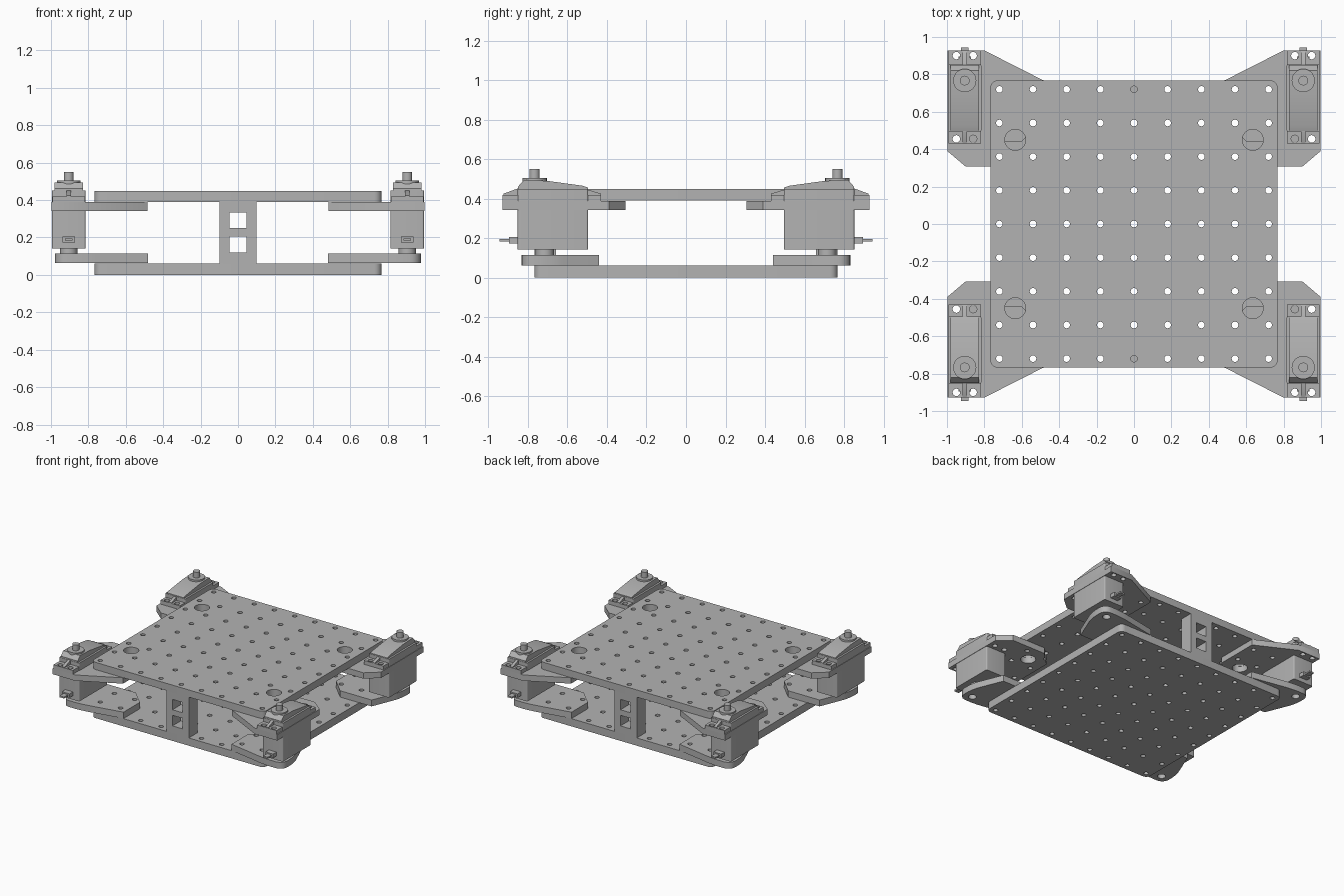
import bpy, bmesh, math
from mathutils import Matrix, Vector

if "Cube" in bpy.data.objects:
    bpy.data.objects.remove(bpy.data.objects["Cube"])

grey = bpy.data.materials.new("plain_grey")
grey.use_nodes = True
grey.diffuse_color = (0.45, 0.45, 0.45, 1)
grey.node_tree.nodes["Principled BSDF"].inputs["Base Color"].default_value = (0.45, 0.45, 0.45, 1)


def finish(name, bm):
    bmesh.ops.recalc_face_normals(bm, faces=bm.faces[:])
    mesh = bpy.data.meshes.new(name)
    bm.to_mesh(mesh)
    bm.free()
    ob = bpy.data.objects.new(name, mesh)
    bpy.context.collection.objects.link(ob)
    mesh.materials.append(grey)
    return ob


def prism(name, points, lo, hi, axis="z", round_corners=None, radius=0.0):
    """Extrude an outline along z (points are x,y) or along x (points are y,z)."""
    bm = bmesh.new()
    place = (lambda p: (p[0], p[1], lo)) if axis == "z" else (lambda p: (lo, p[0], p[1]))
    verts = [bm.verts.new(place(p)) for p in points]
    face = bm.faces.new(verts)
    step = Vector((0, 0, hi - lo)) if axis == "z" else Vector((hi - lo, 0, 0))
    new = bmesh.ops.extrude_face_region(bm, geom=[face])["geom"]
    bmesh.ops.translate(bm, vec=step, verts=[g for g in new if isinstance(g, bmesh.types.BMVert)])
    if round_corners:
        picked = [verts[i].co.copy() for i in round_corners]
        edges = [e for e in bm.edges
                 if any((e.verts[a].co - c).length < 1e-5 and (e.verts[1 - a].co - c - step).length < 1e-5
                        for c in picked for a in (0, 1))]
        bmesh.ops.bevel(bm, geom=edges, offset=radius, segments=6, profile=0.5, affect="EDGES")
    return finish(name, bm)


def rect(x0, x1, y0, y1):
    return [(x0, y0), (x1, y0), (x1, y1), (x0, y1)]


def cylinders(name, spots, radius, z0, z1, sides=20):
    bm = bmesh.new()
    for x, y in spots:
        bmesh.ops.create_cone(bm, cap_ends=True, segments=sides, radius1=radius, radius2=radius,
                              depth=z1 - z0, matrix=Matrix.Translation((x, y, (z0 + z1) / 2)))
    return finish(name, bm)


def apply(ob, mod):
    bpy.ops.object.select_all(action="DESELECT")
    bpy.context.view_layer.objects.active = ob
    ob.select_set(True)
    bpy.ops.object.modifier_apply(modifier=mod.name)


def cut(ob, *cutters):
    for c in cutters:
        mod = ob.modifiers.new("holes", "BOOLEAN")
        mod.operation, mod.solver, mod.object = "DIFFERENCE", "EXACT", c
        apply(ob, mod)


def four(ob):
    mod = ob.modifiers.new("corners", "MIRROR")
    mod.use_axis = (True, True, False)
    mod.use_mirror_merge = False
    apply(ob, mod)
    return ob


# Hole cutters
grid = [0.18 * i for i in range(-4, 5)]
grid_holes = cylinders("grid_hole_cutter", [(x, y) for x in grid for y in grid], 0.018, -0.1, 0.6, 12)
big_holes = cylinders("large_hole_cutter", [(x, y) for x in (-0.635, 0.635) for y in (-0.45, 0.45)],
                      0.056, 0.3, 0.6, 28)
screw_holes = cylinders("screw_hole_cutter", [(x, y) for x in (0.86, 0.95) for y in (0.455, 0.9)],
                        0.02, 0.3, 0.6, 16)
tip_hole = cylinders("tip_hole_cutter", [(0.905, 0.765)], 0.03, 0, 0.2)
cutters = [grid_holes, big_holes, screw_holes, tip_hole]
parts = []

# Perforated plates
square = rect(-0.768, 0.768, -0.768, 0.768)
for name, z0, z1 in (("bottom_plate", 0, 0.062), ("top_plate", 0.39, 0.448)):
    plate = prism(name, square, z0, z1, "z", range(4), 0.04)
    cut(plate, grid_holes)
    if name == "top_plate":
        cut(plate, big_holes)
    parts.append(plate)

# Centre posts with two square windows each, built as frames
for name, y in (("front_post", -0.768), ("back_post", 0.658)):
    for side in (-1, 1):
        x0, x1 = sorted((side * 0.045, side * 0.1))
        parts.append(prism(name + "_upright", rect(x0, x1, y, y + 0.11), 0.06, 0.392))
    for z0, z1 in ((0.06, 0.12), (0.205, 0.25), (0.333, 0.392)):
        parts.append(prism(name + "_rail", rect(-0.045, 0.045, y, y + 0.11), z0, z1))

# Corner brackets
upper = prism("upper_brackets", [(0.485, 0.768), (0.8, 0.928), (0.998, 0.928), (0.998, 0.39),
                                 (0.9, 0.307), (0.6, 0.307), (0.485, 0.42)], 0.342, 0.389)
cut(upper, screw_holes)
lower = prism("lower_brackets", [(0.48, 0.768), (0.82, 0.832), (0.978, 0.832), (0.978, 0.68),
                                 (0.88, 0.44), (0.6, 0.44), (0.48, 0.56)],
              0.063, 0.114, "z", [1, 2, 3], 0.06)
cut(lower, tip_hole)
for ob in (upper, lower):
    cut(four(ob), grid_holes)
    parts.append(ob)
cut(upper, big_holes)

# Servo motors, one corner built and mirrored to four
mid = 0.905
tabs = prism("servo_tabs", rect(mid - 0.086, mid + 0.086, 0.43, 0.928), 0.389, 0.42)
cut(tabs, screw_holes)
servo = [
    tabs,
    prism("servo_body", rect(mid - 0.09, mid + 0.09, 0.495, 0.852), 0.142, 0.45,
          "z", range(4), 0.01),
    prism("servo_cap", [(0.497, 0.44), (0.497, 0.457), (0.525, 0.466), (0.70, 0.49), (0.82, 0.495),
                        (0.85, 0.462), (0.85, 0.44)], mid - 0.075, mid + 0.075, "x"),
    prism("servo_rib", [(0.43, 0.418), (0.43, 0.425), (0.5, 0.447), (0.852, 0.452), (0.925, 0.425),
                        (0.925, 0.418)], mid - 0.012, mid + 0.012, "x"),
    cylinders("servo_collar", [(mid, 0.767)], 0.062, 0.45, 0.505, 28),
    cylinders("servo_shaft", [(mid, 0.767)], 0.026, 0.5, 0.55, 20),
    cylinders("servo_pivot", [(mid, 0.715)], 0.046, 0.112, 0.144, 24),
    prism("cable_socket", rect(mid - 0.034, mid + 0.034, 0.85, 0.895), 0.174, 0.205),
    prism("cable_stub", rect(mid - 0.02, mid + 0.02, 0.89, 0.945), 0.183, 0.195),
]
parts += [four(ob) for ob in servo]

# Remove helpers, smooth round walls only
for c in cutters:
    bpy.data.objects.remove(c)
bpy.ops.object.select_all(action="DESELECT")
for ob in parts:
    ob.select_set(True)
bpy.context.view_layer.objects.active = parts[0]
bpy.ops.object.shade_smooth_by_angle(angle=math.radians(31))
